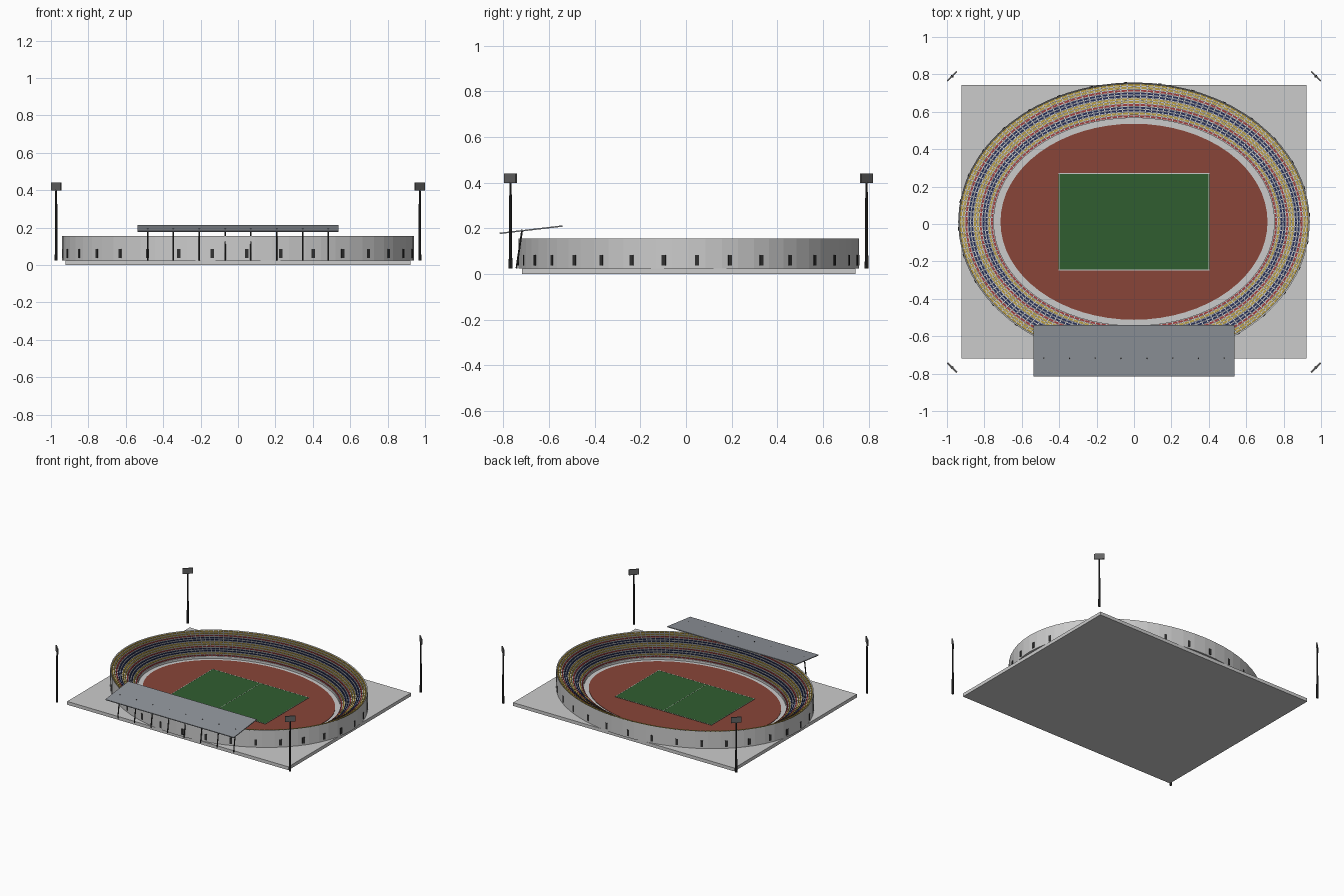
import bpy, bmesh, math
from mathutils import Matrix, Vector

if "Cube" in bpy.data.objects:
    bpy.data.objects.remove(bpy.data.objects["Cube"])

CY = 0.012            # centre of the bowl in y
RX, RY = 0.94, 0.745  # outer bowl radii
SEG = 64
ROWS, PITCH, RISE = 12, 0.0152, 0.0095


def material(name, rgb):
    m = bpy.data.materials.new(name)
    m.diffuse_color = (*rgb, 1)
    m.use_nodes = True
    m.node_tree.nodes["Principled BSDF"].inputs["Base Color"].default_value = m.diffuse_color
    return m


RED = material("seat_red", (0.36, 0.05, 0.05))
YELLOW = material("seat_yellow", (0.50, 0.35, 0.06))
NAVY = material("seat_navy", (0.02, 0.03, 0.10))
TRACK = material("track_red", (0.25, 0.06, 0.04))
GRASS = material("grass", (0.03, 0.11, 0.03))
WHITE = material("line_white", (0.8, 0.8, 0.8))
DARK = material("dark_metal", (0.03, 0.03, 0.03))
ROOF = material("roof_grey", (0.28, 0.30, 0.33))
LAMP = material("lamp_grey", (0.13, 0.13, 0.13))


def finish(name, bm, mat=None):
    bmesh.ops.recalc_face_normals(bm, faces=bm.faces)
    me = bpy.data.meshes.new(name)
    bm.to_mesh(me)
    bm.free()
    ob = bpy.data.objects.new(name, me)
    bpy.context.collection.objects.link(ob)
    if mat:
        me.materials.append(mat)
    return ob


def add_box(bm, loc, size, rot=None):
    m = Matrix.Translation(loc) @ (rot or Matrix()) @ Matrix.Diagonal((*size, 1))
    bmesh.ops.create_cube(bm, size=1, matrix=m)


def add_rod(bm, a, b, r1, r2, sides=8):
    a, b = Vector(a), Vector(b)
    rot = (b - a).to_track_quat('Z', 'Y').to_matrix().to_4x4()
    bmesh.ops.create_cone(bm, cap_ends=True, segments=sides, radius1=r1, radius2=r2,
                          depth=(b - a).length,
                          matrix=Matrix.Translation((a + b) / 2) @ rot)


def oval(t, inset, z):
    return Vector(((RX - inset) * math.cos(t), CY + (RY - inset) * math.sin(t), z))


def facing(t, inset=0):
    # rotation whose local x points outward from the oval
    n = math.atan2(math.sin(t) / (RY - inset), math.cos(t) / (RX - inset))
    return Matrix.Rotation(n, 4, 'Z')


def oval_loft(name, profile, mat=None):
    # closed (inset, z) cross-section swept around the oval
    bm = bmesh.new()
    rings = [[bm.verts.new(oval(2 * math.pi * i / SEG, d, z)) for d, z in profile]
             for i in range(SEG)]
    n = len(profile)
    for i in range(SEG):
        a, b = rings[i], rings[(i + 1) % SEG]
        for j in range(n):
            k = (j + 1) % n
            bm.faces.new((a[j], b[j], b[k], a[k]))
    return finish(name, bm, mat)


# Base slab
bm = bmesh.new()
add_box(bm, (0, CY, 0.0125), (1.845, 1.46, 0.025))
finish("base_slab", bm)

# Stepped bowl with outer wall
profile = [(0, 0.025), (0, 0.155)]
for r in reversed(range(ROWS)):
    z = 0.042 + r * RISE
    inner = 0.19 - r * PITCH
    profile += [(inner - PITCH, z), (inner, z)]
profile.append((0.19, 0.025))
oval_loft("seating_bowl", profile)

# Seat rows, one object per colour
cycle = [RED, YELLOW, NAVY, NAVY, RED, YELLOW, YELLOW, NAVY, NAVY, RED, YELLOW, YELLOW]
SEATS = 160
for mat in (RED, YELLOW, NAVY):
    bm = bmesh.new()
    for r, c in enumerate(cycle):
        if c != mat:
            continue
        inset = 0.19 - (r + 0.6) * PITCH
        z = 0.042 + r * RISE
        for i in range(SEATS):
            t = 2 * math.pi * (i + 0.5) / SEATS
            tangent = math.hypot((RX - inset) * math.sin(t), (RY - inset) * math.cos(t))
            w = 0.82 * tangent * 2 * math.pi / SEATS
            add_box(bm, oval(t, inset, z + 0.003), (0.0095, w, 0.0062), facing(t, inset))
    finish(mat.name + "_rows", bm, mat)

# Gate openings around the wall
bm = bmesh.new()
for i in range(32):
    t = 2 * math.pi * (i + 0.25) / 32
    add_box(bm, oval(t, 0.001, 0.061), (0.006, 0.018, 0.046), facing(t))
finish("wall_gates", bm, DARK)

# Running track
bm = bmesh.new()
bmesh.ops.create_cone(bm, cap_ends=True, segments=SEG, radius1=1, radius2=1, depth=1,
                      matrix=Matrix.Translation((0, CY, 0.0265))
                      @ Matrix.Diagonal((0.714, 0.524, 0.004, 1)))
finish("running_track", bm, TRACK)

# Pitch and its markings
PW, PD = 0.805, 0.52
bm = bmesh.new()
add_box(bm, (0, CY, 0.029), (PW, PD, 0.004))
finish("pitch", bm, GRASS)
bm = bmesh.new()
for s in (-1, 1):
    add_box(bm, (s * (PW / 2 - 0.002), CY, 0.0312), (0.003, PD, 0.001))
    add_box(bm, (0, CY + s * (PD / 2 - 0.002), 0.0312), (PW, 0.003, 0.001))
add_box(bm, (0, CY, 0.0312), (0.002, PD, 0.001))
finish("pitch_lines", bm, WHITE)

# Tilted canopy over the front stand
tilt = math.atan2(0.032, 0.275)
bm = bmesh.new()
add_box(bm, (0, -0.678, 0.194), (1.072, 0.276, 0.006), Matrix.Rotation(tilt, 4, 'X'))
finish("canopy_roof", bm, ROOF)

# Leaning canopy columns
bm = bmesh.new()
for i in range(8):
    x = (i - 3.5) * 0.138
    add_rod(bm, (x, -0.742, 0.025), (x, -0.717, 0.194), 0.004, 0.004)
finish("canopy_columns", bm, DARK)

# Floodlight masts and lamp panels at the four corners
masts, panels = bmesh.new(), bmesh.new()
for sx in (-1, 1):
    for y, sy in ((0.79, 1), (-0.768, -1)):
        x = sx * 0.972
        add_rod(masts, (x, y, 0.025), (x, y, 0.405), 0.008, 0.005)
        rot = Matrix.Rotation(-sx * sy * math.pi / 4, 4, 'Z')
        add_box(panels, (x, y, 0.42), (0.072, 0.008, 0.042), rot)
finish("floodlight_masts", masts, DARK)
finish("floodlight_panels", panels, LAMP)
